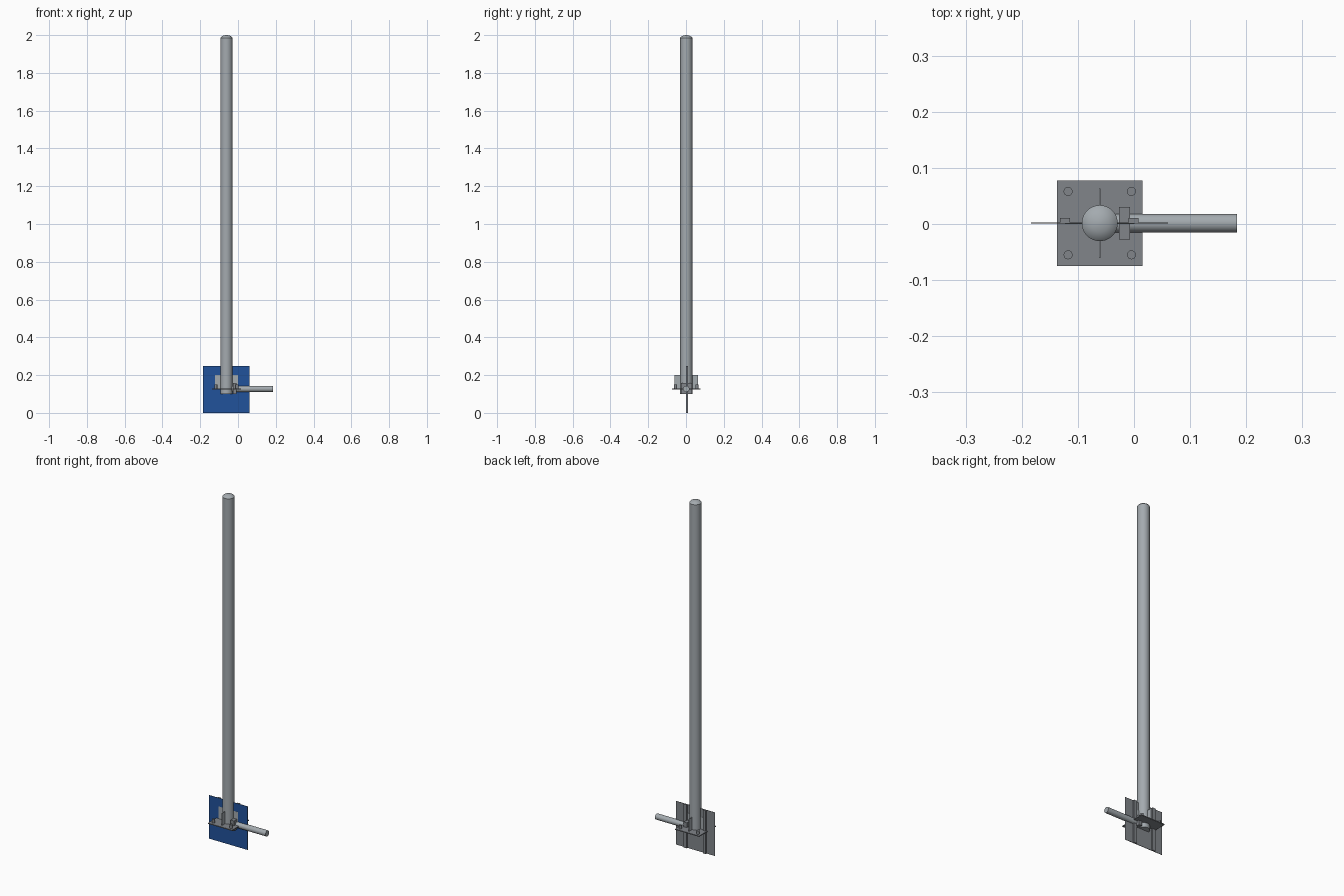
import bpy, bmesh, math
from mathutils import Vector

if "Cube" in bpy.data.objects:
    bpy.data.objects.remove(bpy.data.objects["Cube"])

PX, PY = -0.061, 0.0015   # post axis
PLATE_Z = 0.13


def material(name, r, g, b):
    m = bpy.data.materials.new(name)
    m.diffuse_color = (r, g, b, 1)
    m.use_nodes = True
    m.node_tree.nodes["Principled BSDF"].inputs["Base Color"].default_value = m.diffuse_color
    return m


STEEL = material("galvanised_steel", 0.37, 0.405, 0.43)
DARK = material("dark_steel", 0.22, 0.235, 0.255)
BLUE = material("panel_blue", 0.015, 0.085, 0.33)


def finish(bm, name, mat, smooth=False):
    bmesh.ops.recalc_face_normals(bm, faces=bm.faces)
    me = bpy.data.meshes.new(name)
    bm.to_mesh(me)
    bm.free()
    me.materials.append(mat)
    ob = bpy.data.objects.new(name, me)
    bpy.context.collection.objects.link(ob)
    if smooth:
        bpy.ops.object.select_all(action='DESELECT')
        ob.select_set(True)
        bpy.context.view_layer.objects.active = ob
        bpy.ops.object.shade_smooth_by_angle(angle=math.radians(25))
    return ob


def box(name, lo, hi, mat=DARK):
    bm = bmesh.new()
    bmesh.ops.create_cube(bm, size=1)
    for v in bm.verts:
        v.co = Vector([(a + b) / 2 + c * (b - a) for a, b, c in zip(lo, hi, v.co)])
    return finish(bm, name, mat)


def lathe(name, profile, origin, mat=STEEL, n=40, axis='Z'):
    """Closed solid of revolution from (radius, height) pairs."""
    bm = bmesh.new()
    rings = []
    for r, h in profile:
        ring = []
        for i in range(n):
            a = 2 * math.pi * i / n
            c = (r * math.cos(a), r * math.sin(a), h)
            if axis == 'X':
                c = (h, c[0], c[1])
            ring.append(bm.verts.new(Vector(origin) + Vector(c)))
        rings.append(ring)
    for a, b in zip(rings, rings[1:]):
        for i in range(n):
            j = (i + 1) % n
            bm.faces.new((a[i], a[j], b[j], b[i]))
    bm.faces.new(rings[0])
    bm.faces.new(rings[-1])
    return finish(bm, name, mat, True)


# Post with a low domed cap
lathe("post", [(0.032, 0.10), (0.032, 1.986)], (PX, PY, 0))
lathe("post_cap", [(0.032, 1.986), (0.0265, 1.992), (0.016, 1.9975), (0.004, 2.0)],
      (PX, PY, 0))

# Base plate and four bolts
box("base_plate", (PX - 0.076, PY - 0.076, PLATE_Z - 0.005), (PX + 0.076, PY + 0.076, PLATE_Z))
for sx in (-1, 1):
    for sy in (-1, 1):
        lathe("bolt", [(0.008, PLATE_Z - 0.001), (0.008, PLATE_Z + 0.02)],
              (PX + sx * 0.0565, PY + sy * 0.0565, 0), DARK, 16)

# Thin gusset plates around the post
for s in (-1, 1):
    x = sorted((PX + s * 0.028, PX + s * 0.062))
    y = sorted((PY + s * 0.028, PY + s * 0.062))
    box("side_gusset", (x[0], PY - 0.0015, PLATE_Z), (x[1], PY + 0.0015, 0.20), STEEL)
    box("cross_gusset", (PX - 0.001, y[0], PLATE_Z), (PX + 0.001, y[1], 0.20), STEEL)

# Side arm and its mounting block
lathe("arm", [(0.0165, -0.035), (0.0165, 0.184)], (0, PY, 0.127), STEEL, 32, 'X')
box("arm_clamp", (-0.027, PY - 0.029, 0.10), (-0.007, PY + 0.029, 0.158))

# Sign panel: blue face, grey back
panel = box("sign_panel", (-0.184, PY - 0.001, 0), (0.061, PY + 0.001, 0.248))
panel.data.materials.append(BLUE)
for p in panel.data.polygons:
    p.material_index = 1 if p.normal.y < -0.5 else 0

# Vertical rails on the panel back
for cx in (-0.123, -0.001):
    box("panel_rail", (cx - 0.009, PY + 0.001, 0), (cx + 0.009, PY + 0.009, 0.248))
